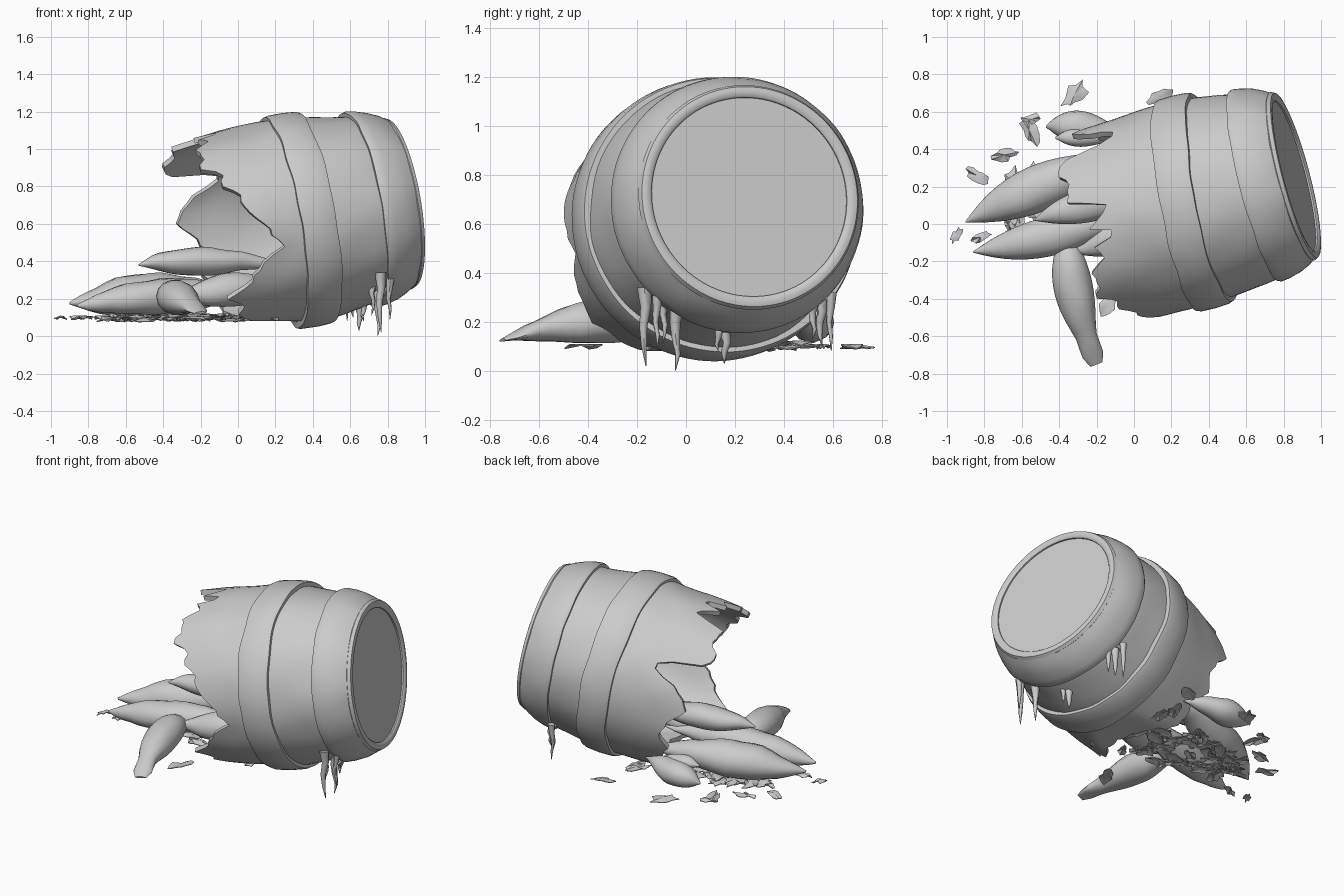
import bpy, bmesh, math, random
from mathutils import Vector, noise

random.seed(4)
if "Cube" in bpy.data.objects:
    bpy.data.objects.remove(bpy.data.objects["Cube"])

mat = bpy.data.materials.new("grey")
mat.use_nodes = True
GREY = (0.6, 0.6, 0.6, 1)
mat.diffuse_color = GREY
mat.node_tree.nodes["Principled BSDF"].inputs["Base Color"].default_value = GREY

# Barrel frame: tilted axis, with front and up directions across it
CENTRE = Vector((0.29, 0.11, 0.615))
AXIS = Vector((0.955, 0.25, 0.16)).normalized()
FRONT = AXIS.cross(Vector((0, 0, 1))).normalized()
UP = FRONT.cross(AXIS)
SIDES = 96


def on_barrel(s, r, deg):
    a = math.radians(deg)
    return CENTRE + AXIS * s + (FRONT * math.sin(a) + UP * math.cos(a)) * r


def lerp_table(table, x):
    for (x0, y0), (x1, y1) in zip(table, table[1:]):
        if x <= x1:
            return y0 + (y1 - y0) * (x - x0) / (x1 - x0)
    return table[-1][1]


def finish(name, bm, angle=40, thickness=0):
    bmesh.ops.recalc_face_normals(bm, faces=bm.faces)
    me = bpy.data.meshes.new(name)
    bm.to_mesh(me)
    bm.free()
    ob = bpy.data.objects.new(name, me)
    bpy.context.collection.objects.link(ob)
    me.materials.append(mat)
    bpy.ops.object.select_all(action='DESELECT')
    ob.select_set(True)
    bpy.context.view_layer.objects.active = ob
    if thickness:
        mod = ob.modifiers.new("thickness", 'SOLIDIFY')
        mod.thickness = thickness
        mod.offset = -1
        bpy.ops.object.modifier_apply(modifier=mod.name)
    bpy.ops.object.shade_smooth_by_angle(angle=math.radians(angle))


def skin(bm, rings, closed_rows=False):
    rows = [[bm.verts.new(p) for p in ring] for ring in rings]
    pairs = list(zip(rows, rows[1:])) + ([(rows[-1], rows[0])] if closed_rows else [])
    for a, b in pairs:
        n = len(a)
        for i in range(n):
            bm.faces.new((a[i], a[(i + 1) % n], b[(i + 1) % n], b[i]))
    return rows


# Staved shell with a broken, jagged open end, resting flat on the ground pile
BULGE = [(-0.7, 0.51), (-0.5, 0.525), (-0.3, 0.542), (-0.1, 0.55), (0.07, 0.55),
         (0.25, 0.525), (0.37, 0.51), (0.58, 0.445)]
BREAK = [(0, -0.46), (5, -0.30), (12, -0.48), (17, -0.40), (25, -0.54), (36, -0.50), (44, -0.56),
         (51, -0.42), (58, -0.50), (66, -0.40), (80, -0.36), (92, -0.26), (102, -0.20),
         (106, -0.29), (118, -0.38), (132, -0.52), (138, -0.42), (146, -0.46),
         (160, -0.32), (180, -0.27), (200, -0.30), (215, -0.38), (230, -0.36),
         (242, -0.42), (252, -0.36), (268, -0.40), (275, -0.49), (284, -0.49), (293, -0.40),
         (300, -0.24), (306, -0.26), (310, -0.52), (320, -0.60), (330, -0.52), (341, -0.55),
         (348, -0.36), (354, -0.37), (360, -0.46)]


def shell_point(s, deg):
    r = lerp_table(BULGE, s)
    dent = noise.noise(on_barrel(s, r, deg) * 4) * 0.012
    p = on_barrel(s, r + dent, deg)
    if s < 0:
        p.z = max(p.z, 0.08)
    return p


degs = [360 * i / SIDES for i in range(SIDES)]
edge = [lerp_table(BREAK, d) + random.uniform(-0.015, 0.015) for d in degs]
rings = [[shell_point(e + (-0.1 - e) * k / 6, d) for d, e in zip(degs, edge)] for k in range(7)]
rings += [[shell_point(s, d) for d in degs] for s in (0.0, 0.1, 0.2, 0.3, 0.38, 0.45, 0.53, 0.575)]
bm = bmesh.new()
skin(bm, rings)
finish("barrel_shell", bm, 40, 0.03)


# Hoops and the end rim: closed cross-sections swept round the axis, optionally slanted
def hoop(name, section, wobble, slant=0.0):
    bm = bmesh.new()
    loops = []
    for s, r in section:
        ring = []
        for d in degs:
            x, y = math.sin(math.radians(d)), math.cos(math.radians(d))
            shift = wobble * noise.noise(Vector((x * 3, y * 3, s * 9))) - slant * x
            ring.append(on_barrel(s + shift, r, d))
        loops.append(ring)
    skin(bm, loops, True)
    finish(name, bm, 40)


hoop("middle_hoop", [(-0.06, 0.535), (-0.06, 0.57), (-0.04, 0.577), (0.04, 0.579), (0.11, 0.574),
                     (0.13, 0.567), (0.13, 0.525)], 0.012, 0.035)
hoop("end_hoop", [(0.375, 0.49), (0.375, 0.525), (0.39, 0.53), (0.43, 0.524), (0.49, 0.507),
                  (0.54, 0.485), (0.58, 0.46), (0.58, 0.43)], 0.01)
hoop("end_rim", [(0.555, 0.44), (0.582, 0.465), (0.602, 0.455), (0.606, 0.44), (0.603, 0.42),
                 (0.595, 0.412), (0.555, 0.412)], 0.0)

# Flat barrel end, slightly sunk inside the rim
bm = bmesh.new()
bm.faces.new([bm.verts.new(on_barrel(0.586, 0.42, d)) for d in degs])
finish("barrel_end", bm)


# Spilled contents: tapered bodies along a bent path; blunt keeps the tips wide but thin
def spilled_body(name, path, radius, blunt=0.1, flat=0.9):
    a, b, c = (Vector(p) for p in path)
    bm = bmesh.new()
    loops = []
    for k in range(17):
        t = k / 16
        p = a * (1 - t) ** 2 + b * 2 * t * (1 - t) + c * t * t
        d = ((b - a) * (1 - t) + (c - b) * t).normalized()
        side = d.cross(Vector((0, 0, 1))).normalized()
        up = side.cross(d)
        swell = math.sin(math.pi * t ** 0.9)
        wide = radius * max(blunt, swell) * (0.6 if k in (0, 16) else 1)
        high = radius * flat * max(0.06, swell)
        ring = []
        for i in range(14):
            g = 2 * math.pi * i / 14
            q = p + side * math.cos(g) * wide + up * math.sin(g) * high
            ring.append(q + Vector((0, 0, noise.noise(q * 7) * 0.015)))
        loops.append(ring)
    rows = skin(bm, loops)
    bm.faces.new(rows[0])
    bm.faces.new(rows[-1])
    finish(name, bm, 45)


BODIES = [
    ("long_body", ((-0.9, 0.01, 0.17), (-0.5, 0.22, 0.24), (0.02, 0.38, 0.25)), 0.125, 0.05),
    ("low_body", ((-0.86, -0.15, 0.16), (-0.45, -0.08, 0.23), (0.1, 0.08, 0.24)), 0.105, 0.05),
    ("upper_body", ((-0.53, 0.02, 0.38), (-0.25, 0.12, 0.42), (0.25, 0.18, 0.39)), 0.09, 0.05),
    ("curled_body", ((-0.36, 0.0, 0.19), (-0.36, -0.35, 0.25), (-0.2, -0.75, 0.12)), 0.105, 0.55),
    ("back_body", ((-0.47, 0.52, 0.17), (-0.3, 0.54, 0.21), (-0.02, 0.45, 0.21)), 0.09, 0.1),
    ("back_fin", ((-0.42, 0.46, 0.25), (-0.3, 0.47, 0.27), (-0.1, 0.45, 0.22)), 0.05, 0.2),
    ("inner_body", ((-0.35, -0.15, 0.21), (0.0, -0.05, 0.25), (0.3, 0.05, 0.28)), 0.1, 0.1),
]
for name, path, radius, blunt in BODIES:
    spilled_body(name, path, radius, blunt)


# Thin torn flakes lying on the ground
def flake(name, x, y, z, size, turn):
    bm = bmesh.new()
    n = 13
    long = Vector((math.cos(turn), math.sin(turn), 0))
    wide = Vector((-long.y, long.x, 0))
    verts = []
    for i in range(n):
        g = 2 * math.pi * i / n
        r = size * random.uniform(0.6, 1.15)
        verts.append(bm.verts.new(Vector((x, y, z + random.uniform(-0.01, 0.01)))
                                  + long * math.cos(g) * r + wide * math.sin(g) * r * 0.5))
    mid = bm.verts.new((x, y, z + 0.01))
    for i in range(n):
        bm.faces.new((verts[i], verts[(i + 1) % n], mid))
    finish(name, bm, 50, 0.005)


SCATTER = [(-0.32, 0.69, 0.1, 0.8), (-0.56, 0.5, 0.09, 1.9), (-0.69, 0.37, 0.07, 0.2),
           (-0.84, 0.26, 0.07, 2.6), (-0.95, -0.06, 0.05, 1.0), (-0.82, -0.07, 0.06, 0.5),
           (0.14, 0.68, 0.08, 0.5), (-0.13, -0.41, 0.09, 1.2), (-0.55, 0.56, 0.06, 0.3)]
for i, (x, y, size, turn) in enumerate(SCATTER):
    flake(f"ground_flake_{i + 1}", x, y, 0.1, size, turn)
for i in range(70):
    t = random.random()
    x = -0.7 + 0.95 * t
    y = 0.1 + 0.08 * t + random.uniform(-1, 1) * (0.1 + 0.26 * t)
    flake(f"pile_flake_{i + 1}", x, y, 0.1 + random.uniform(-0.015, 0.015),
          random.uniform(0.05, 0.1), random.uniform(0, 3))

# Hanging drips beneath the end hoop
DRIPS = [(0.76, -0.17, 0.34, 0.02, 0.022), (0.81, -0.12, 0.31, 0.09, 0.016),
         (0.75, -0.04, 0.26, 0.0, 0.022), (0.72, -0.09, 0.27, 0.11, 0.014),
         (0.65, 0.16, 0.2, 0.03, 0.024), (0.67, 0.13, 0.19, 0.08, 0.016),
         (0.61, 0.55, 0.29, 0.1, 0.02), (0.58, 0.59, 0.32, 0.08, 0.016), (0.64, 0.52, 0.28, 0.13, 0.016)]
for i, (x, y, top, tip, r) in enumerate(DRIPS):
    bm = bmesh.new()
    loops = []
    for k, w in enumerate((1.4, 1.0, 0.75, 0.5, 0.08)):
        z = top + (tip - top) * k / 4
        sway = 0.006 * math.sin(k * 2 + i)
        loops.append([Vector((x + sway + r * w * math.cos(g * math.pi / 4),
                              y + sway + r * w * math.sin(g * math.pi / 4), z)) for g in range(8)])
    rows = skin(bm, loops)
    bm.faces.new(rows[0])
    bm.faces.new(rows[-1])
    finish(f"drip_{i + 1}", bm, 45)
